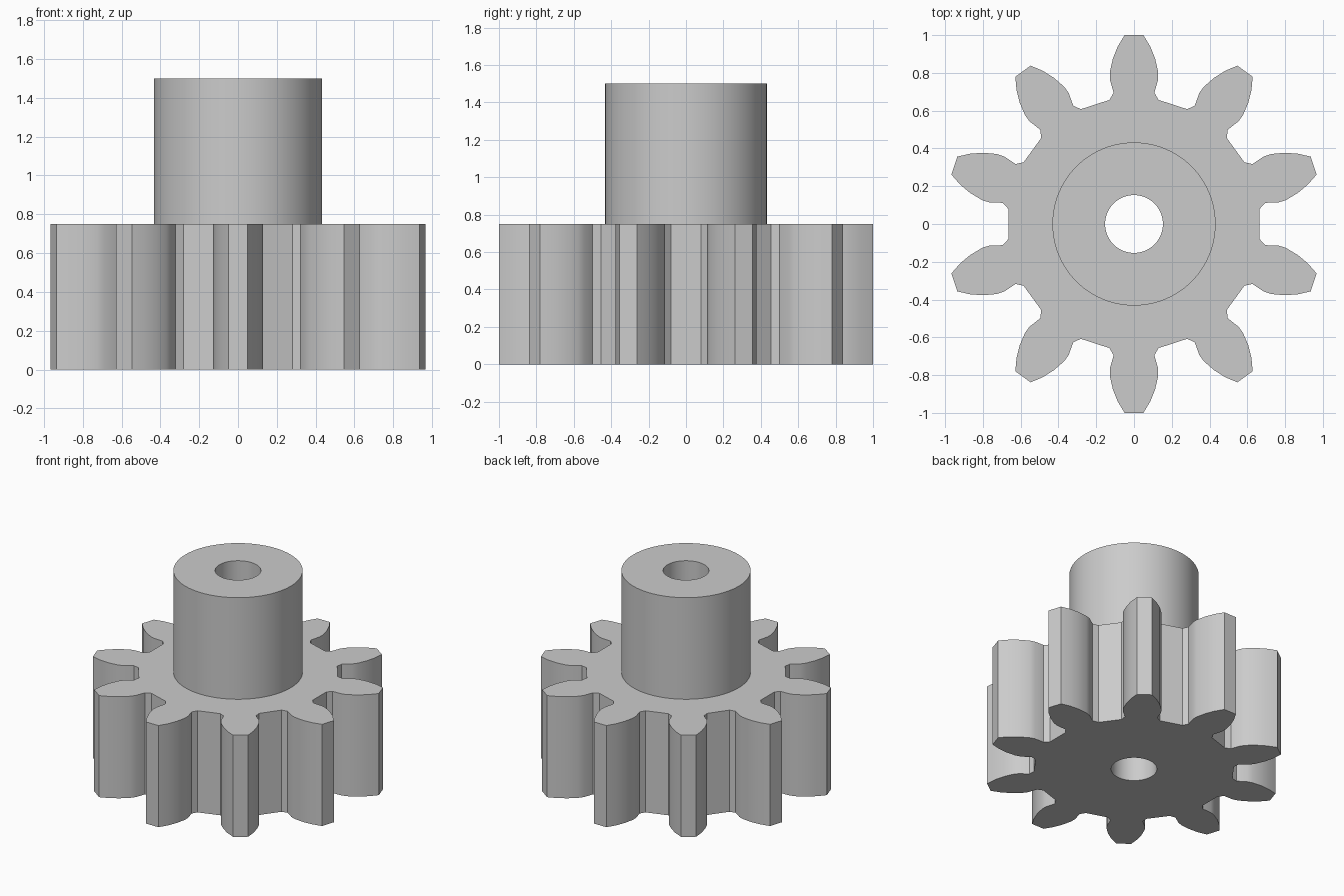
import bpy
import bmesh
from math import cos, sin, pi, radians
from mathutils import Matrix, Vector

if "Cube" in bpy.data.objects:
    bpy.data.objects.remove(bpy.data.objects["Cube"], do_unlink=True)

TEETH = 10
GEAR_TOP, HUB_TOP = 0.75, 1.5
HUB_RADIUS, BORE_RADIUS = 0.432, 0.153

# Plain grey plastic
grey = bpy.data.materials.new("plain_grey")
grey.use_nodes = True
grey.diffuse_color = (0.6, 0.6, 0.6, 1)
grey.node_tree.nodes["Principled BSDF"].inputs["Base Color"].default_value = (0.6, 0.6, 0.6, 1)


def circle(radius, sides=96):
    return [Vector((radius * cos(2 * pi * i / sides), radius * sin(2 * pi * i / sides), 0))
            for i in range(sides)]


def gear_outline():
    # Half tooth from root corner through the undercut neck to the tip
    flank = [(0.13, 0.657), (0.108, 0.695), (0.128, 0.765), (0.128, 0.805),
             (0.112, 0.875), (0.086, 0.94), (0.05, 1.0)]
    tooth = flank + [(-x, y) for x, y in reversed(flank)]
    points = []
    for i in range(TEETH):
        turn = Matrix.Rotation(2 * pi * i / TEETH, 3, 'Z')
        points += [turn @ Vector((x, y, 0)) for x, y in tooth]
    return points


def extruded(name, loops, bottom, top):
    # Filled outline with a hole, extruded between two heights
    curve = bpy.data.curves.new(name, 'CURVE')
    curve.dimensions = '2D'
    curve.fill_mode = 'BOTH'
    curve.extrude = (top - bottom) / 2
    for loop in loops:
        spline = curve.splines.new('POLY')
        spline.points.add(len(loop) - 1)
        for point, co in zip(spline.points, loop):
            point.co = (co.x, co.y, 0, 1)
        spline.use_cyclic_u = True
    obj = bpy.data.objects.new(name, curve)
    bpy.context.collection.objects.link(obj)
    bpy.ops.object.select_all(action='DESELECT')
    obj.select_set(True)
    bpy.context.view_layer.objects.active = obj
    bpy.ops.object.convert(target='MESH')
    obj = bpy.context.view_layer.objects.active
    obj.name = name

    # Weld the caps to the walls and set the part on its base height
    bm = bmesh.new()
    bm.from_mesh(obj.data)
    bmesh.ops.remove_doubles(bm, verts=bm.verts, dist=0.0005)
    bmesh.ops.translate(bm, verts=bm.verts, vec=(0, 0, (top + bottom) / 2))
    bmesh.ops.recalc_face_normals(bm, faces=bm.faces)
    bm.to_mesh(obj.data)
    bm.free()
    obj.data.materials.clear()
    obj.data.materials.append(grey)
    bpy.ops.object.shade_smooth_by_angle(angle=radians(30))
    return obj


# Toothed wheel and raised hub, both pierced by the shaft bore
extruded("toothed_wheel", [gear_outline(), circle(BORE_RADIUS)], 0, GEAR_TOP)
extruded("hub", [circle(HUB_RADIUS), circle(BORE_RADIUS)], GEAR_TOP, HUB_TOP)
